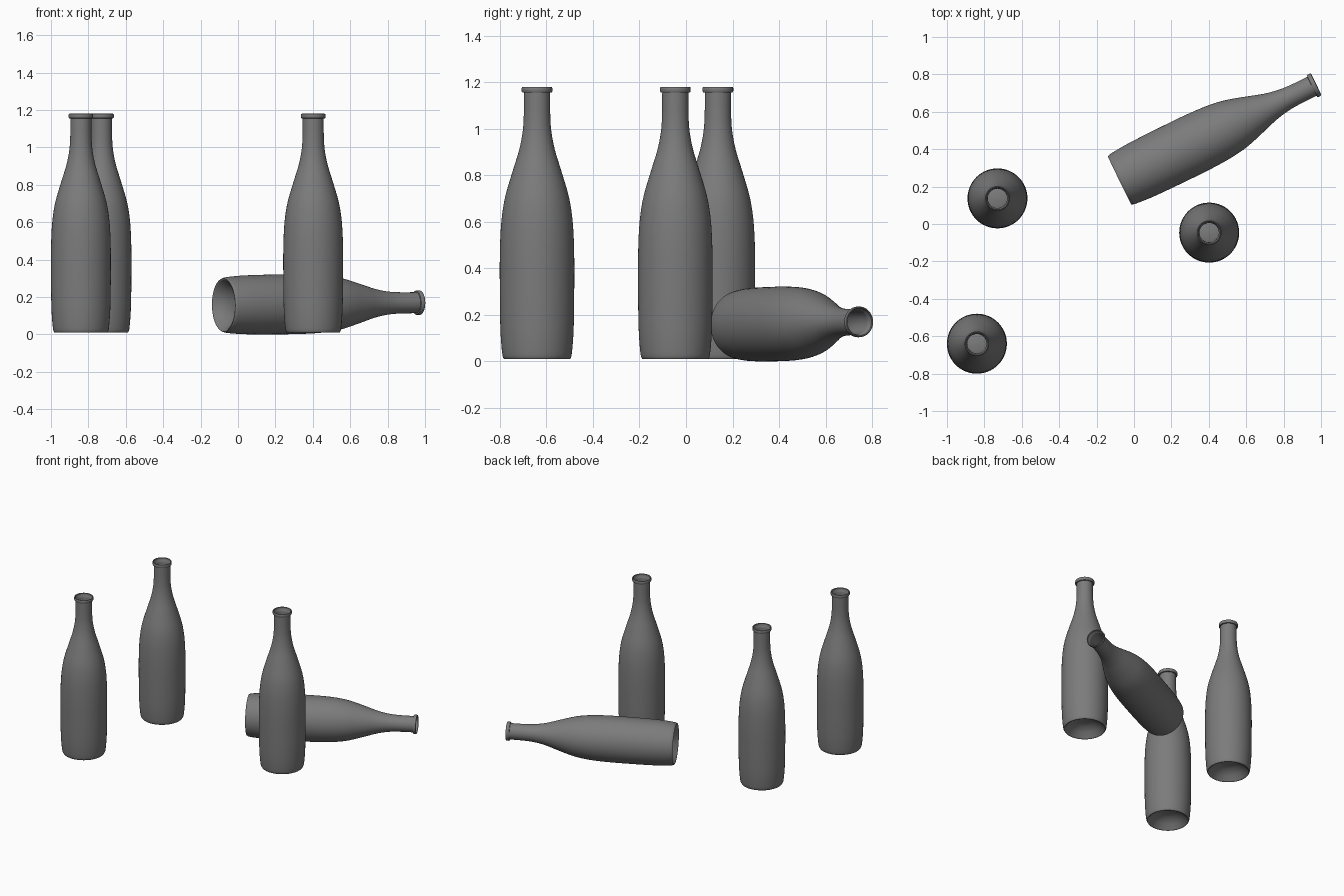
import bpy, bmesh, math
from mathutils import Vector

if "Cube" in bpy.data.objects:
    bpy.data.objects.remove(bpy.data.objects["Cube"])

SIDES = 64


def smooth_path(pts, steps=4):
    """Catmull-Rom through (radius, height) points."""
    p = [Vector(q) for q in pts]
    p = [2 * p[0] - p[1]] + p + [2 * p[-1] - p[-2]]
    out = []
    for i in range(1, len(p) - 2):
        a, b, c, d = p[i - 1:i + 3]
        for k in range(steps):
            t = k / steps
            out.append(0.5 * (2 * b + (c - a) * t + (2 * a - 5 * b + 4 * c - d) * t * t
                              + (3 * b - a - 3 * c + d) * t ** 3))
    return [tuple(v) for v in out] + [tuple(pts[-1])]


def lathe(name, profile):
    bm = bmesh.new()
    rings = []
    for r, z in profile:
        if r < 1e-5:
            rings.append([bm.verts.new((0, 0, z))] * SIDES)
        else:
            rings.append([bm.verts.new((r * math.cos(math.tau * i / SIDES),
                                        r * math.sin(math.tau * i / SIDES), z))
                          for i in range(SIDES)])
    for lo, hi in zip(rings, rings[1:]):
        for i in range(SIDES):
            j = (i + 1) % SIDES
            bm.faces.new(list(dict.fromkeys((lo[i], lo[j], hi[j], hi[i]))))
    bmesh.ops.recalc_face_normals(bm, faces=bm.faces)
    me = bpy.data.meshes.new(name)
    bm.to_mesh(me)
    bm.free()
    return me


# hollow under the base, outer wall, rolled lip, then the inner wall back down
punt = [(0, 0.07), (0.05, 0.064), (0.09, 0.045), (0.12, 0.018), (0.135, 0.002)]
wall = [(0.142, 0), (0.149, 0.02), (0.156, 0.1), (0.159, 0.2), (0.16, 0.32), (0.16, 0.43),
        (0.157, 0.535), (0.15, 0.62), (0.135, 0.705), (0.104, 0.81), (0.077, 0.898),
        (0.062, 0.975), (0.057, 1.045), (0.056, 1.145)]
lip = [(0.063, 1.146), (0.066, 1.151), (0.066, 1.164), (0.064, 1.169), (0.061, 1.17),
       (0.058, 1.167), (0.058, 1.152), (0.053, 1.145)]
inside = [(0.052, 1.135), (0.052, 1.045), (0.057, 0.975), (0.072, 0.898), (0.099, 0.81),
          (0.13, 0.705), (0.151, 0.535), (0.154, 0.4), (0.15, 0.1), (0.14, 0.03)]
floor = [(0.12, 0.026), (0.09, 0.053), (0.05, 0.072), (0, 0.078)]
bottle = lathe("bottle", smooth_path(punt) + smooth_path(wall) + lip + smooth_path(inside)
               + smooth_path(floor))

# dark grey glass
glass = bpy.data.materials.new("dark_glass")
glass.diffuse_color = (0.2, 0.2, 0.2, 1)
glass.use_nodes = True
glass.node_tree.nodes["Principled BSDF"].inputs["Base Color"].default_value = glass.diffuse_color
bottle.materials.append(glass)


def place(name, base, axis=(0, 0, 1)):
    ob = bpy.data.objects.new(name, bottle)
    bpy.context.collection.objects.link(ob)
    ob.rotation_euler = Vector(axis).to_track_quat('Z', 'Y').to_euler()
    ob.location = base
    return ob


# three standing bottles and one lying on its side
first = place("standing_bottle_right", (0.402, -0.046, 0.01))
place("standing_bottle_back_left", (-0.73, 0.137, 0.01))
place("standing_bottle_front_left", (-0.84, -0.64, 0.01))
place("lying_bottle", (-0.077, 0.233, 0.157), (1.045, 0.511, 0.013))

bpy.context.view_layer.objects.active = first
first.select_set(True)
bpy.ops.object.shade_smooth_by_angle(angle=math.radians(40))
